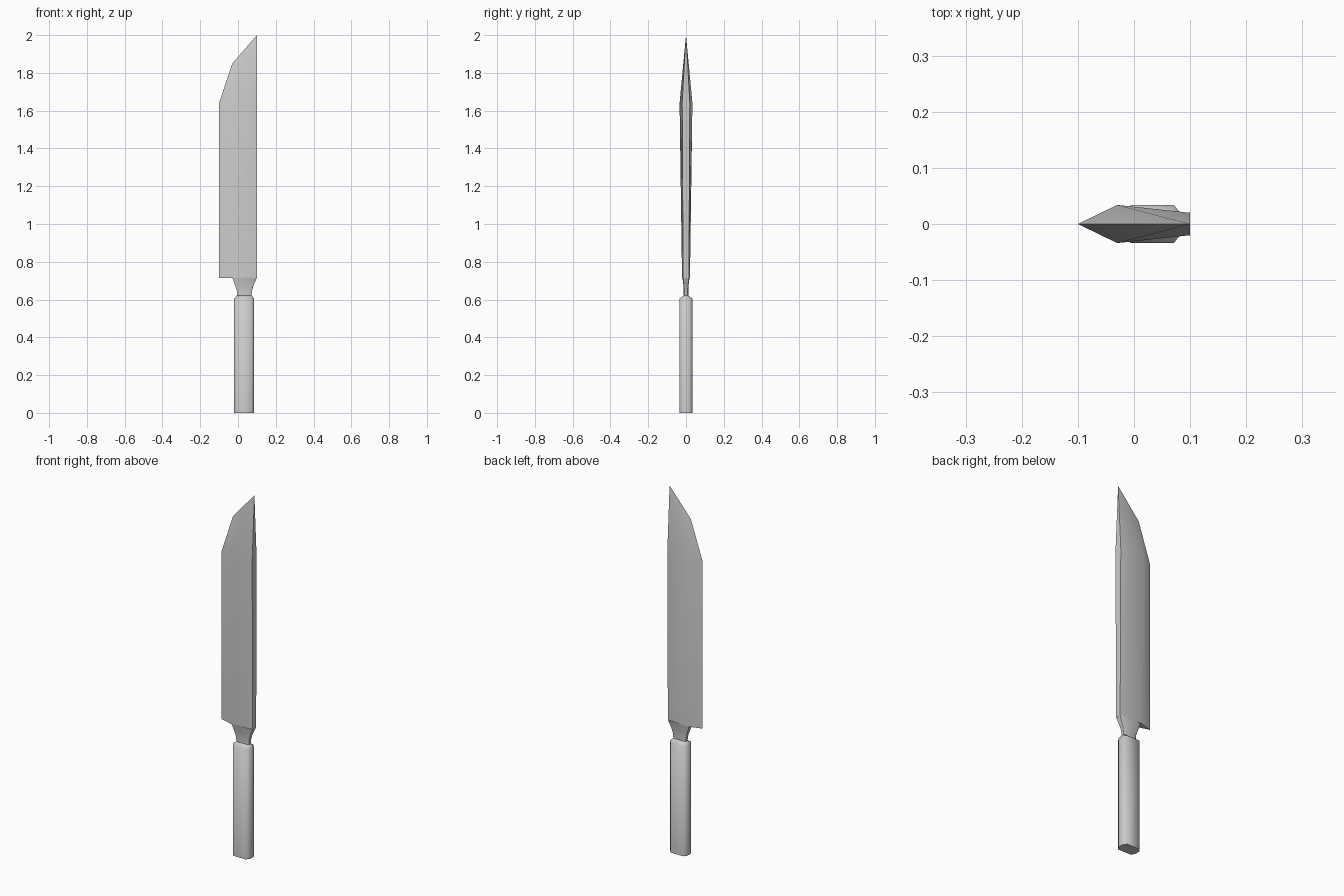
import bpy, bmesh, math

if "Cube" in bpy.data.objects:
    bpy.data.objects.remove(bpy.data.objects["Cube"], do_unlink=True)

grey = bpy.data.materials.new("plain grey")
grey.use_nodes = True
grey.diffuse_color = (0.6, 0.6, 0.6, 1)
grey.node_tree.nodes["Principled BSDF"].inputs["Base Color"].default_value = (0.6, 0.6, 0.6, 1)


def finish(bm, name, angle):
    bmesh.ops.recalc_face_normals(bm, faces=bm.faces)
    mesh = bpy.data.meshes.new(name)
    bm.to_mesh(mesh)
    bm.free()
    mesh.materials.append(grey)
    obj = bpy.data.objects.new(name, mesh)
    bpy.context.collection.objects.link(obj)
    bpy.ops.object.select_all(action="DESELECT")
    obj.select_set(True)
    bpy.context.view_layer.objects.active = obj
    bpy.ops.object.shade_smooth_by_angle(angle=math.radians(angle))


def bridge(bm, lower, upper):
    for i in range(len(lower)):
        j = (i + 1) % len(lower)
        bm.faces.new((lower[i], lower[j], upper[j], upper[i]))


# Blade: wedge section lofted upward, closing to a slanted point
def blade_ring(bm, z, belly, spine):
    section = [(-0.1, 0), (-0.03, -belly), (0.1, -spine), (0.1, spine), (-0.03, belly)]
    return [bm.verts.new((x, y, z)) for x, y in section]


bm = bmesh.new()
low = blade_ring(bm, 0.715, 0.021, 0.015)
high = blade_ring(bm, 1.64, 0.034, 0.02)
bm.faces.new(low)
bridge(bm, low, high)
shoulder = bm.verts.new((-0.03, 0, 1.85))
tip = bm.verts.new((0.1, 0, 2.0))
edge, front_belly, front_spine, back_spine, back_belly = high
for belly, spine in ((front_belly, front_spine), (back_belly, back_spine)):
    bm.faces.new((edge, belly, shoulder))
    bm.faces.new((belly, tip, shoulder))
    bm.faces.new((belly, spine, tip))
bm.faces.new((front_spine, back_spine, tip))
finish(bm, "blade", 50)


# Chamfered sections shared by the handle and the neck
def loft(name, levels, angle):
    bm = bmesh.new()
    rings = []
    for z, x0, x1, half, cut, side in levels:
        section = [(x0, -side), (x0 + cut, -half), (x1 - cut, -half), (x1, -side)]
        section += [(x, -y) for x, y in reversed(section)]
        rings.append([bm.verts.new((x, y, z)) for x, y in section])
    for lower, upper in zip(rings, rings[1:]):
        bridge(bm, lower, upper)
    bm.faces.new(rings[0])
    bm.faces.new(rings[-1])
    finish(bm, name, angle)


# Columns: height, right x, left x, half thickness, chamfer width, side half thickness
loft("handle", [
    (0, -0.02, 0.085, 0.034, 0.014, 0.016),
    (0.605, -0.02, 0.085, 0.034, 0.014, 0.016),
    (0.622, -0.005, 0.072, 0.012, 0.01, 0.007),
], 65)
loft("neck", [
    (0.618, -0.005, 0.072, 0.012, 0.01, 0.007),
    (0.645, -0.006, 0.074, 0.012, 0.01, 0.008),
    (0.67, -0.014, 0.08, 0.013, 0.01, 0.01),
    (0.716, -0.03, 0.1, 0.019, 0.01, 0.015),
], 65)
